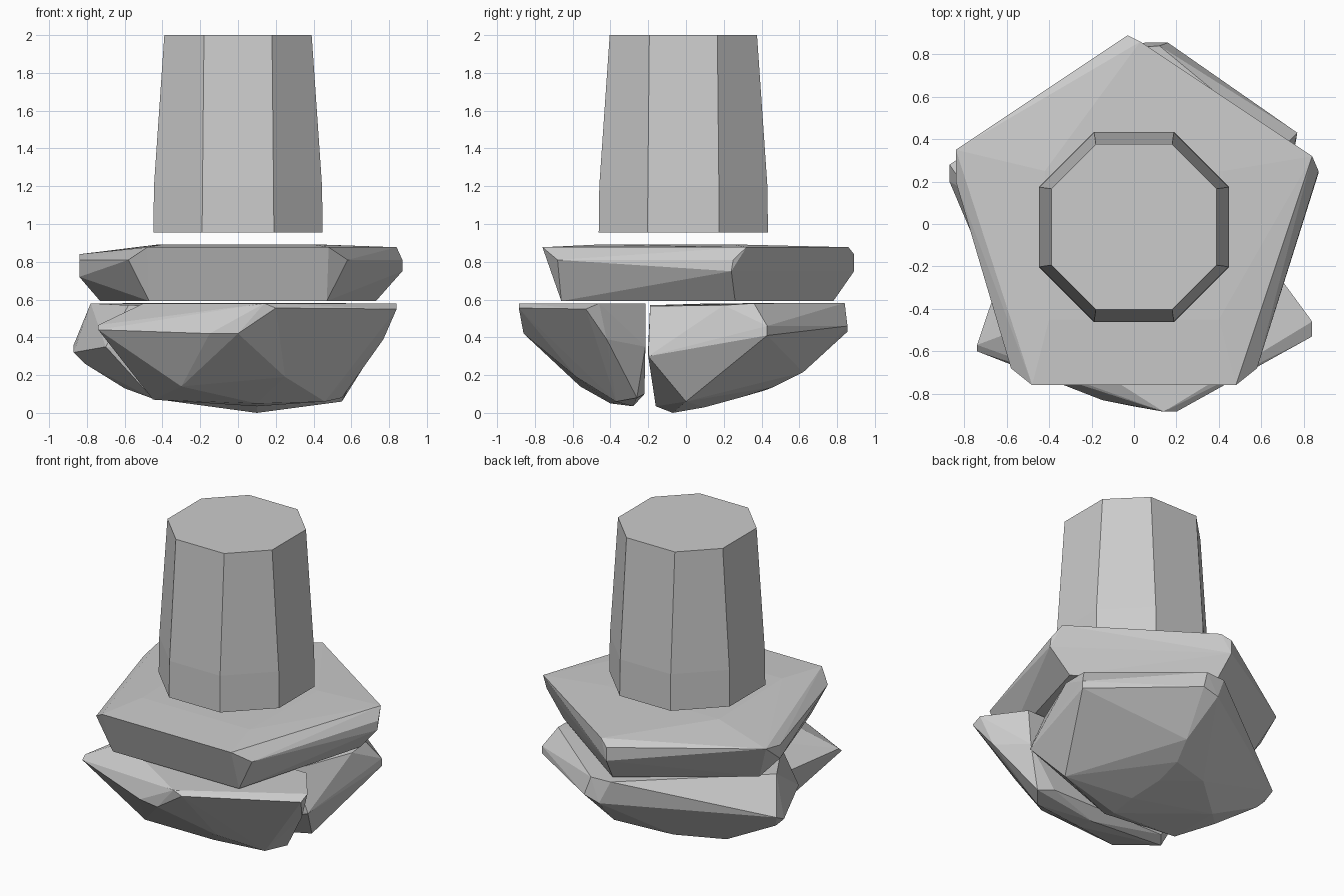
import bpy, bmesh
from math import radians


def hull(name, pts):
    """Faceted solid: convex hull of a few corner points."""
    bm = bmesh.new()
    for p in pts:
        bm.verts.new(p)
    bmesh.ops.convex_hull(bm, input=bm.verts[:])
    loose = [v for v in bm.verts if not v.link_faces]
    bmesh.ops.delete(bm, geom=loose, context='VERTS')
    bmesh.ops.dissolve_limit(bm, angle_limit=radians(1), verts=bm.verts[:], edges=bm.edges[:])
    bmesh.ops.recalc_face_normals(bm, faces=bm.faces[:])
    me = bpy.data.meshes.new(name)
    bm.to_mesh(me)
    bm.free()
    ob = bpy.data.objects.new(name, me)
    bpy.context.collection.objects.link(ob)
    return ob


def octagon(rx, ry, c, cy, z):
    """Octagon ring with half sizes rx, ry and half flat length c."""
    pts = []
    for sx in (-1, 1):
        for sy in (-1, 1):
            pts += [(sx * rx, cy + sy * c, z), (sx * c, cy + sy * ry, z)]
    return pts


# tapered octagonal column, straight near its foot
hull("column", octagon(.448, .448, .19, -.014, .955)
     + octagon(.445, .445, .188, -.014, 1.2)
     + octagon(.39, .39, .18, -.014, 2.0))

# pentagonal slab: chamfered rim, undercut below
slab = [(0, .78, .592), (-.03, .89, .75), (-.03, .89, .84), (.03, .86, .877)]
slab += [(.73, .26, .592), (.87, .24, .75), (.87, .25, .81), (.84, .32, .877)]
slab += [(-.73, .26, .592), (-.84, .2, .72), (-.84, .2, .81), (-.84, .35, .84)]
for s in (-1, 1):
    slab += [(s * .47, -.66, .592), (s * .58, -.68, .81), (s * .48, -.76, .877),
             (s * .4, -.45, .892), (s * .42, .25, .892)]
hull("slab", slab)

# front half of the split boulder
hull("front_boulder", [
    # top rim
    (-.5, -.22, .58), (-.5, -.48, .58), (.2, -.885, .555), (.14, -.885, .58),
    (.84, -.46, .58), (.84, -.53, .55), (.66, -.215, .58),
    # flanks
    (-.74, -.6, .44), (-.74, -.57, .465), (-.62, -.215, .42),
    (0, -.86, .42), (-.15, -.83, .42), (.77, -.42, .39), (.64, -.215, .35),
    # underside
    (-.3, -.56, .14), (.25, -.58, .19), (-.45, -.28, .07), (.46, -.37, .06),
    (.55, -.26, .08), (.1, -.4, .05), (.1, -.28, .035), (-.4, -.22, .1), (.45, -.22, .1)])

# rear half of the split boulder
hull("rear_boulder", [
    # top rim
    (-.78, .15, .58), (-.58, -.19, .57), (.55, -.19, .565), (.71, .2, .57),
    (.7, .36, .58), (.12, .84, .582), (-.02, .83, .582),
    # flanks
    (-.87, .28, .36), (-.87, .2, .32), (-.7, -.2, .35), (.66, -.2, .3),
    (.77, .43, .46), (.77, .43, .41), (.16, .855, .46), (.05, .855, .43),
    # underside
    (-.81, .2, .26), (-.6, .05, .13), (-.45, -.15, .075), (.1, -.16, .035),
    (-.45, .21, .075), (-.2, .42, .12), (.1, .62, .215),
    (.1, -.07, 0), (.55, 0, .06), (.1, .1, .03), (.05, .3, .085),
    (.05, .47, .14)])
